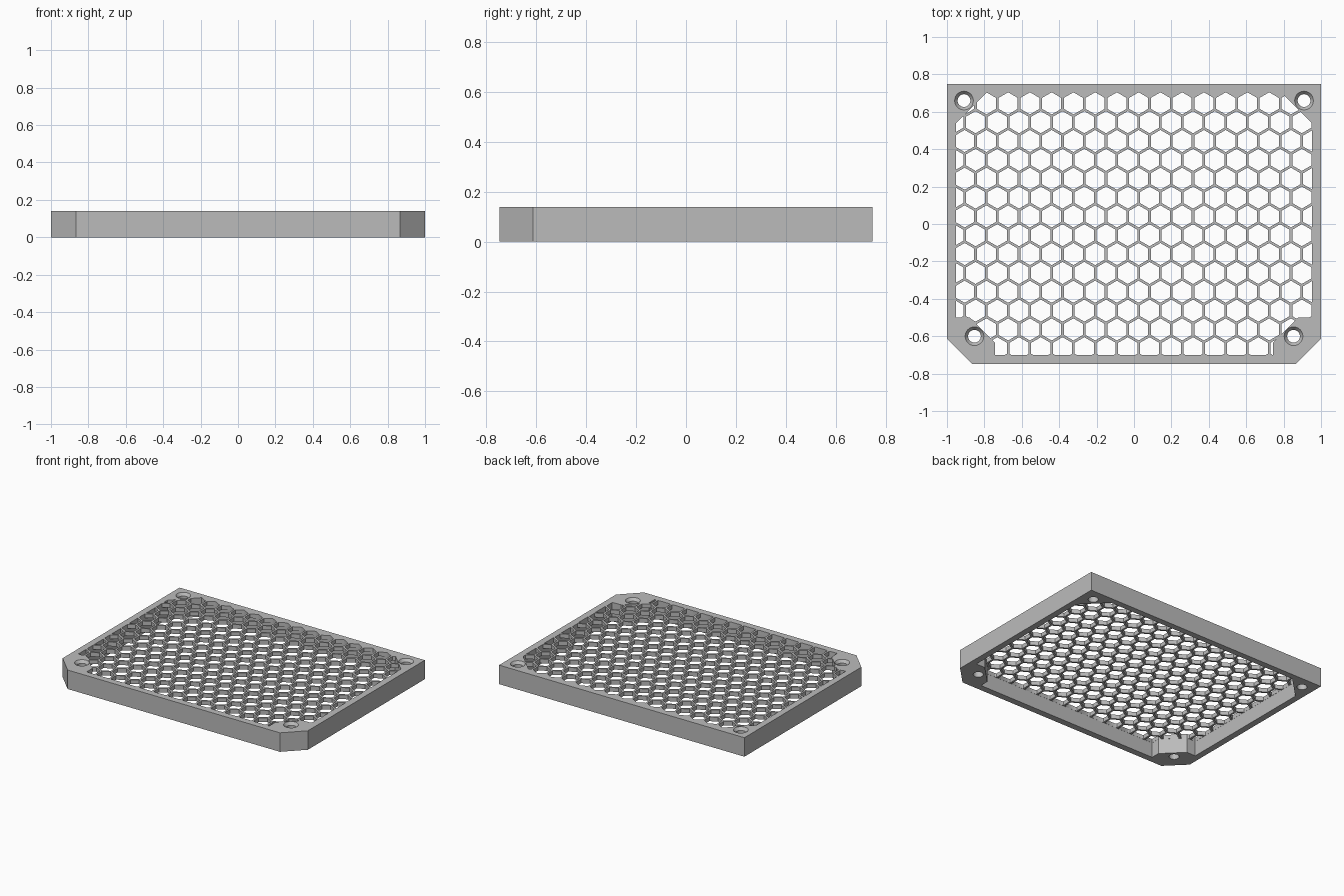
import bpy
import bmesh
from math import sqrt, sin, cos, pi

if "Cube" in bpy.data.objects:
    bpy.data.objects.remove(bpy.data.objects["Cube"])

HEIGHT = 0.14       # full frame height
GRID_BOTTOM = 0.11  # underside of the honeycomb
PITCH = 0.1163      # cell spacing
WALL = 0.014        # honeycomb wall thickness

grey = bpy.data.materials.new("mid_grey")
grey.use_nodes = True
grey.diffuse_color = (0.5, 0.5, 0.5, 1)
grey.node_tree.nodes["Principled BSDF"].inputs["Base Color"].default_value = (0.5, 0.5, 0.5, 1)


def loft(bm, rings):
    """Closed solid through rings of points, listed from bottom to top."""
    loops = [[bm.verts.new(p) for p in ring] for ring in rings]
    n = len(loops[0])
    bm.faces.new(loops[0][::-1])
    bm.faces.new(loops[-1])
    for a, b in zip(loops, loops[1:]):
        for i in range(n):
            j = (i + 1) % n
            bm.faces.new((a[i], a[j], b[j], b[i]))


def prism(bm, outline, z0, z1):
    loft(bm, [[(x, y, z) for x, y in outline] for z in (z0, z1)])


def circle(cx, cy, r, n, start=0.0):
    return [(cx + r * cos(start + 2 * pi * i / n),
             cy + r * sin(start + 2 * pi * i / n)) for i in range(n)]


def mirrored(half):
    """Full outline from its +x half, listed from front to back."""
    return half + [(-x, y) for x, y in reversed(half)]


def make_object(name, bm):
    bmesh.ops.recalc_face_normals(bm, faces=bm.faces)
    mesh = bpy.data.meshes.new(name)
    bm.to_mesh(mesh)
    bm.free()
    mesh.materials.append(grey)
    obj = bpy.data.objects.new(name, mesh)
    bpy.context.collection.objects.link(obj)
    return obj


def boolean(target, cutter, operation):
    mod = target.modifiers.new("cut", 'BOOLEAN')
    mod.operation = operation
    mod.solver = 'EXACT'
    mod.object = cutter
    bpy.context.view_layer.objects.active = target
    bpy.ops.object.modifier_apply(modifier=mod.name)
    bpy.data.objects.remove(cutter)


# Outer body with chamfered front corners
bm = bmesh.new()
prism(bm, mirrored([(0.866, -0.748), (1, -0.614), (1, 0.748)]), 0, HEIGHT)
cover = make_object("vent_cover", bm)

# Pocket from below, leaving screw blocks in the four corners
opening = mirrored([(0.745, -0.70), (0.745, -0.635), (0.88, -0.50), (0.953, -0.50),
                    (0.953, 0.539), (0.789, 0.703)])
bm = bmesh.new()
prism(bm, opening, -0.1, GRID_BOTTOM)
boolean(cover, make_object("pocket_cutter", bm), 'DIFFERENCE')

# Honeycomb cells, trimmed to the opening
bm = bmesh.new()
radius = (PITCH - WALL) / sqrt(3)
for row in range(14):
    y = 0.645 - row * PITCH * sqrt(3) / 2
    for col in range(-9, 10):
        x = 0.025 + (col - 0.5 * (row % 2)) * PITCH
        prism(bm, circle(x, y, radius, 6, pi / 6), 0.09, 0.2)
cells = make_object("cell_cutter", bm)
bm = bmesh.new()
prism(bm, [(x * 0.999, y * 0.999) for x, y in opening], 0.05, 0.25)
boolean(cells, make_object("cell_trim", bm), 'INTERSECT')
boolean(cover, cells, 'DIFFERENCE')

# Countersunk screw holes
bm = bmesh.new()
for side in (-1, 1):
    for x, y in ((0.909, 0.66), (0.853, -0.60)):
        loft(bm, [[(px, py, z) for px, py in circle(side * x, y, r, 32)]
                  for r, z in ((0.034, -0.05), (0.034, 0.12), (0.066, 0.16))])
boolean(cover, make_object("screw_hole_cutter", bm), 'DIFFERENCE')

# Smooth hole walls, sharp edges elsewhere
bpy.ops.object.select_all(action='DESELECT')
cover.select_set(True)
bpy.context.view_layer.objects.active = cover
bpy.ops.object.shade_smooth_by_angle()
